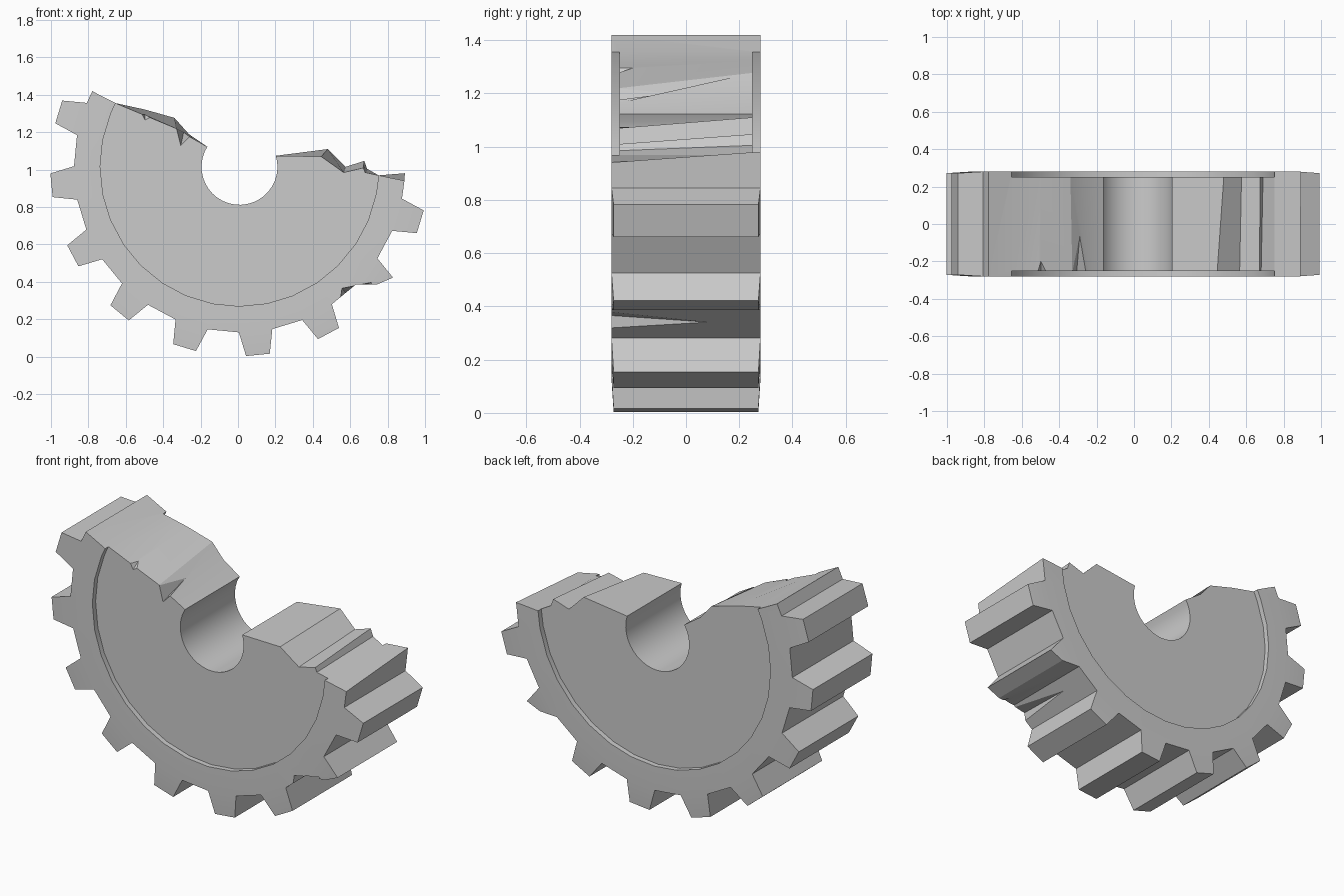
import bpy, bmesh
from math import sin, cos, radians

if "Cube" in bpy.data.objects:
    bpy.data.objects.remove(bpy.data.objects["Cube"])

CX, CZ = 0.008, 1.015                        # gear axis
R_BORE, R_DISC, R_ROOT, R_TIP = 0.203, 0.745, 0.885, 1.012
Y_DISC, Y_RIM, Y_TIP = 0.25, 0.28, 0.272     # half thicknesses
HALF_BASE, HALF_TIP = 5.83, 3.6              # tooth half angles in degrees

bm = bmesh.new()


def polar(r, deg, y):
    a = radians(deg)
    return bm.verts.new((CX + r * cos(a), y, CZ + r * sin(a)))


def quads(front, back):
    for i in range(len(front) - 1):
        bm.faces.new((front[i], front[i + 1], back[i + 1], back[i]))


# broken edges, (x, z) on the front and back faces
LEFT = {-1: [(-0.51, 1.295), (-0.33, 1.22), (-0.24, 1.165)],
        1: [(-0.50, 1.322), (-0.34, 1.277), (-0.27, 1.195)]}
RIGHT = {-1: [(0.68, 0.985), (0.67, 1.01), (0.565, 0.985), (0.445, 1.07)],
         1: [(0.69, 1.005), (0.675, 1.047), (0.575, 1.015), (0.48, 1.11)]}

teeth = [-196.9 + 22.5 * k for k in range(9)]
angles = [-207.2]
for c in teeth:
    angles += [c - HALF_BASE, c + HALF_BASE]
angles.append(-3.5)

sides = {}
for s in (-1, 1):
    # recessed disc edge, rim inner edge, tooth roots
    disc = [polar(R_DISC, a, s * Y_DISC) for a in angles]
    rim = [polar(R_DISC, a, s * Y_RIM) for a in angles]
    root_angles = angles[:-1] + [-4.8 if s < 0 else -2.2]
    root = [polar(R_ROOT, a, s * Y_RIM) for a in root_angles]
    quads(disc, rim)
    quads(rim, root)
    # tooth tips
    tips = []
    for k, c in enumerate(teeth):
        pair = [polar(R_TIP, c - HALF_TIP, s * Y_TIP), polar(R_TIP, c + HALF_TIP, s * Y_TIP)]
        if k == 7:                           # tooth with a snapped corner
            pair[0].co.x, pair[0].co.z = 0.745, 0.387
        i = 2 * k + 1
        bm.faces.new((root[i], pair[0], pair[1], root[i + 1]))
        tips.append(pair)
    # bore arc and broken edges close the disc face
    bore = [polar(R_BORE, -212 + 229 * i / 24, s * Y_DISC) for i in range(25)]
    left = [bm.verts.new((x, s * Y_DISC, z)) for x, z in LEFT[s]]
    right = [bm.verts.new((x, s * Y_DISC, z)) for x, z in RIGHT[s]]
    bm.faces.new(disc + right + bore[::-1] + left[::-1])
    sides[s] = dict(disc=disc, rim=rim, root=root, tips=tips, bore=bore,
                    left=[disc[0]] + left + [bore[0]],
                    right=[disc[-1]] + right + [bore[-1]])

# surfaces joining front to back
f, b = sides[-1], sides[1]
for part in ("bore", "left", "right"):
    quads(f[part], b[part])
for i in range(0, len(angles) - 1, 2):       # gaps between teeth
    quads(f["root"][i:i + 2], b["root"][i:i + 2])
for k in range(len(teeth)):                  # flanks and tips
    i = 2 * k + 1
    quads([f["root"][i]] + f["tips"][k] + [f["root"][i + 1]],
          [b["root"][i]] + b["tips"][k] + [b["root"][i + 1]])
for i in (0, -1):                            # broken rim ends
    bm.faces.new((f["root"][i], f["rim"][i], f["disc"][i],
                  b["disc"][i], b["rim"][i], b["root"][i]))
bmesh.ops.recalc_face_normals(bm, faces=bm.faces)
mesh = bpy.data.meshes.new("broken_gear")
bm.to_mesh(mesh)
bm.free()
gear = bpy.data.objects.new("broken_gear", mesh)
bpy.context.collection.objects.link(gear)
bpy.context.view_layer.objects.active = gear
gear.select_set(True)


# chips cut out of the front edges
def chip(name, tri, apex):
    cb = bmesh.new()
    for x, z in tri:
        cb.verts.new((x, -0.3, z))
    cb.verts.new(apex)
    bmesh.ops.convex_hull(cb, input=cb.verts)
    bmesh.ops.recalc_face_normals(cb, faces=cb.faces)
    me = bpy.data.meshes.new(name)
    cb.to_mesh(me)
    cb.free()
    cutter = bpy.data.objects.new(name, me)
    cutter.hide_render = True
    bpy.context.collection.objects.link(cutter)
    mod = gear.modifiers.new(name, 'BOOLEAN')
    mod.operation = 'DIFFERENCE'
    mod.solver = 'EXACT'
    mod.object = cutter
    bpy.ops.object.modifier_apply(modifier=name)
    bpy.data.objects.remove(cutter)


chip("chip_small", [(-0.55, 1.34), (-0.495, 1.235), (-0.38, 1.30)], (-0.50, -0.15, 1.325))
chip("chip_large", [(-0.35, 1.27), (-0.31, 1.11), (-0.20, 1.22)], (-0.285, 0.0, 1.225))
chip("chip_tooth", [(0.545, 0.30), (0.555, 0.367), (0.72, 0.40), (0.72, 0.34)], (0.58, 0.17, 0.335))

bpy.ops.object.shade_smooth_by_angle(angle=radians(15))
